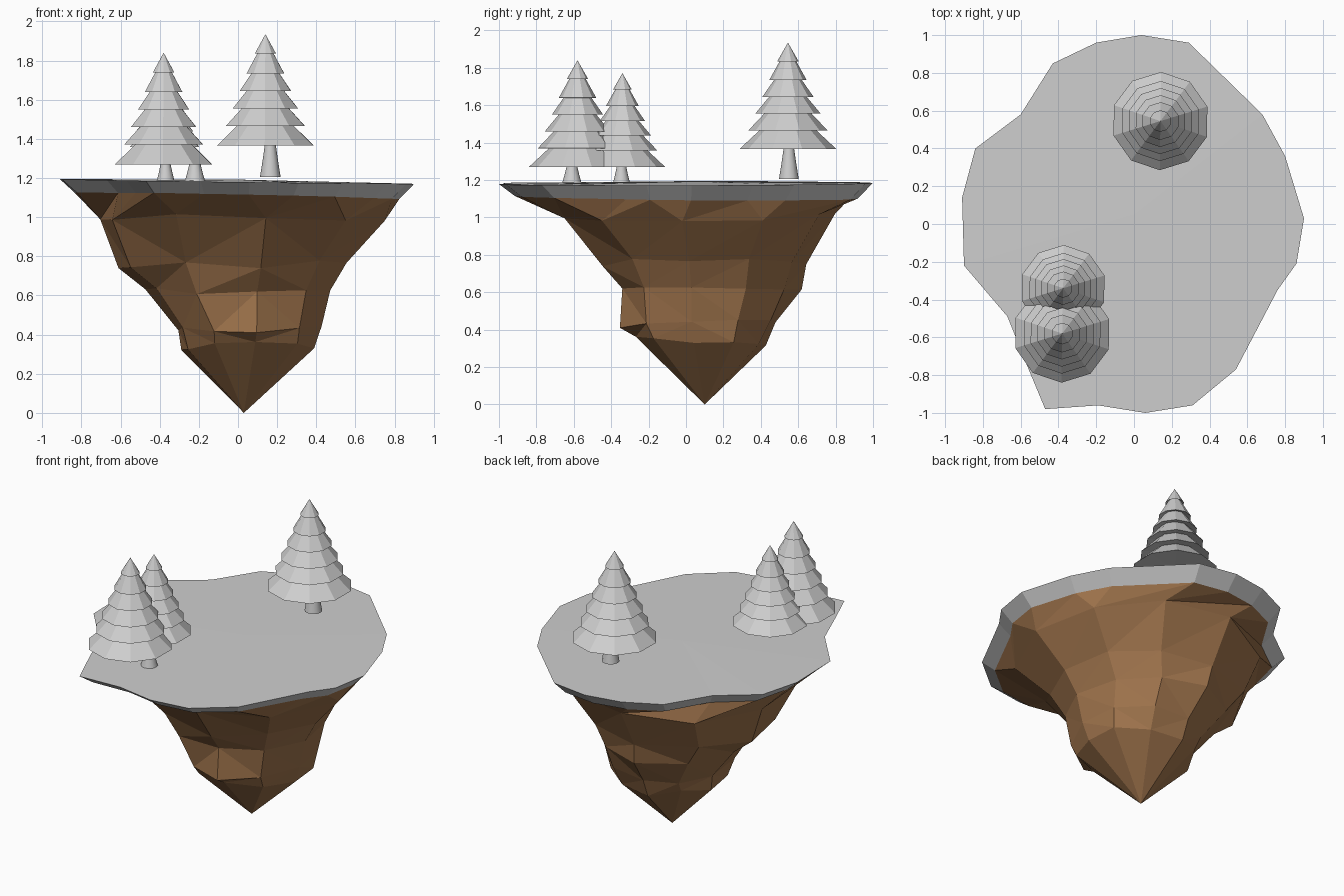
import bpy, bmesh, math, random
from mathutils import Vector

if "Cube" in bpy.data.objects:
    bpy.data.objects.remove(bpy.data.objects["Cube"])

random.seed(4)


def material(name, rgb):
    m = bpy.data.materials.new(name)
    m.diffuse_color = (*rgb, 1)
    m.use_nodes = True
    m.node_tree.nodes["Principled BSDF"].inputs["Base Color"].default_value = m.diffuse_color
    return m


GREY = material("pale grey", (0.62, 0.62, 0.62))
BROWN = material("earth brown", (0.35, 0.175, 0.073))


def finish(name, bm, mat):
    bmesh.ops.recalc_face_normals(bm, faces=bm.faces[:])
    me = bpy.data.meshes.new(name)
    bm.to_mesh(me)
    bm.free()
    me.materials.append(mat)
    ob = bpy.data.objects.new(name, me)
    bpy.context.collection.objects.link(ob)
    return ob


def bridge(bm, a, b):
    n = len(a)
    for i in range(n):
        j = (i + 1) % n
        bm.faces.new((a[i], a[j], b[j], b[i]))


def fan(bm, ring, tip):
    for i in range(len(ring)):
        bm.faces.new((ring[i], ring[(i + 1) % len(ring)], tip))


# island outline, clockwise from the right
OUTLINE = [(0.90, 0.03), (0.86, -0.21), (0.76, -0.35), (0.54, -0.77), (0.31, -0.96),
           (0.06, -1.0), (-0.19, -0.96), (-0.47, -0.98), (-0.57, -0.74), (-0.67, -0.49),
           (-0.90, -0.22), (-0.91, 0.14), (-0.84, 0.40), (-0.60, 0.58), (-0.43, 0.85),
           (-0.20, 0.96), (0.04, 1.0), (0.29, 0.96), (0.68, 0.58), (0.80, 0.36)]
LOWER = [(x * 0.915, y * 0.915, 1.108 - 0.018 * x - 0.008 * y) for x, y in OUTLINE]

# top slab: nearly flat surface with an inward sloping rim
bm = bmesh.new()
top = [bm.verts.new((x, y, 1.182 - 0.013 * x + 0.003 * y)) for x, y in OUTLINE]
low = [bm.verts.new(p) for p in LOWER]
bridge(bm, top, low)
fan(bm, top, bm.verts.new((0, 0.05, 1.192)))
fan(bm, low, bm.verts.new((0, 0, 1.108)))
finish("ground_slab", bm, GREY)

# rock: irregular ten-sided rings tapering to a point
RINGS = [  # z, x min, x max, y min, y max, flattening of the back right corner
    (1.00, -0.70, 0.76, -0.67, 0.81, 0.09),
    (0.76, -0.61, 0.56, -0.43, 0.64, 0.09),
    (0.63, -0.48, 0.47, -0.35, 0.60, 0.07),
    (0.43, -0.31, 0.43, -0.34, 0.49, 0.03),
    (0.34, -0.29, 0.40, -0.27, 0.43, 0.0),
]
TIP = Vector((0.03, 0.10, 0.0))
bm = bmesh.new()
upper = [bm.verts.new(p) for p in LOWER]
rings = []
for z, x0, x1, y0, y1, flat in RINGS:
    ring = []
    for i in range(10):
        a = -math.radians(9 + 36 * i)
        c, s = math.cos(a), math.sin(a)
        k = random.uniform(0.98, 1.05)
        if c > 0 and s > 0:
            k -= flat * 2 * c * s
        x = TIP.x + k * c * ((x1 - TIP.x) if c > 0 else (TIP.x - x0))
        y = TIP.y + k * s * ((y1 - TIP.y) if s > 0 else (TIP.y - y0))
        ring.append(bm.verts.new((x, y, z + random.uniform(-0.025, 0.025))))
    rings.append(ring)
for i in range(10):  # twenty rim points down to ten
    t0, t1, t2 = upper[2 * i], upper[2 * i + 1], upper[(2 * i + 2) % 20]
    r0, r1 = rings[0][i], rings[0][(i + 1) % 10]
    for tri in ((t0, t1, r0), (t1, r1, r0), (t1, t2, r1)):
        bm.faces.new(tri)
for a, b in zip(rings, rings[1:]):
    bridge(bm, a, b)
fan(bm, rings[-1], bm.verts.new(TIP))
fan(bm, upper, bm.verts.new((0, 0, 1.104)))
bmesh.ops.triangulate(bm, faces=[f for f in bm.faces if len(f.verts) > 3])
finish("rock_base", bm, BROWN)

# fir trees: stacked skirts turned around an axis, on a flared trunk
TIERS = [(0.26, 0.0), (0.212, 0.10), (0.175, 0.19), (0.137, 0.28), (0.10, 0.37), (0.057, 0.47)]


def circle(bm, c, r, z, n, turn=0.0):
    return [bm.verts.new((c[0] + r * math.cos(turn + 2 * math.pi * i / n),
                          c[1] + r * math.sin(turn + 2 * math.pi * i / n), z)) for i in range(n)]


def tree(name, centre, base, scale, trunk, foot):
    bm = bmesh.new()
    prev = None
    for k, (r, h) in enumerate(TIERS):
        z = base + h * scale
        edge = circle(bm, centre, r * scale, z, 10, 0.3)
        if prev:
            bridge(bm, prev, edge)
        else:
            fan(bm, edge, bm.verts.new((*centre, z + 0.01)))
        if k + 1 < len(TIERS):
            nr, nh = TIERS[k + 1]
            prev = circle(bm, centre, nr * 0.66 * scale, base + (nh + 0.012) * scale, 10, 0.3)
            bridge(bm, edge, prev)
        else:
            fan(bm, edge, bm.verts.new((*centre, base + 0.57 * scale)))
    finish(name + "_foliage", bm, GREY)

    bm = bmesh.new()
    loops = [circle(bm, trunk, r * scale, z, 12) for r, z in
             ((0.053, foot), (0.040, foot + (base - foot) * 0.5), (0.028, base + 0.005))]
    for a, b in zip(loops, loops[1:]):
        bridge(bm, a, b)
    bm.faces.new(loops[0])
    bm.faces.new(loops[-1])
    for f in bm.faces:
        f.smooth = len(f.verts) == 4
    finish(name + "_trunk", bm, GREY)


tree("back_tree", (0.14, 0.545), 1.365, 1.0, (0.165, 0.55), 1.205)
tree("front_tree", (-0.38, -0.58), 1.27, 1.0, (-0.22, -0.61), 1.18)
tree("middle_tree", (-0.375, -0.34), 1.27, 0.88, (-0.37, -0.345), 1.18)
